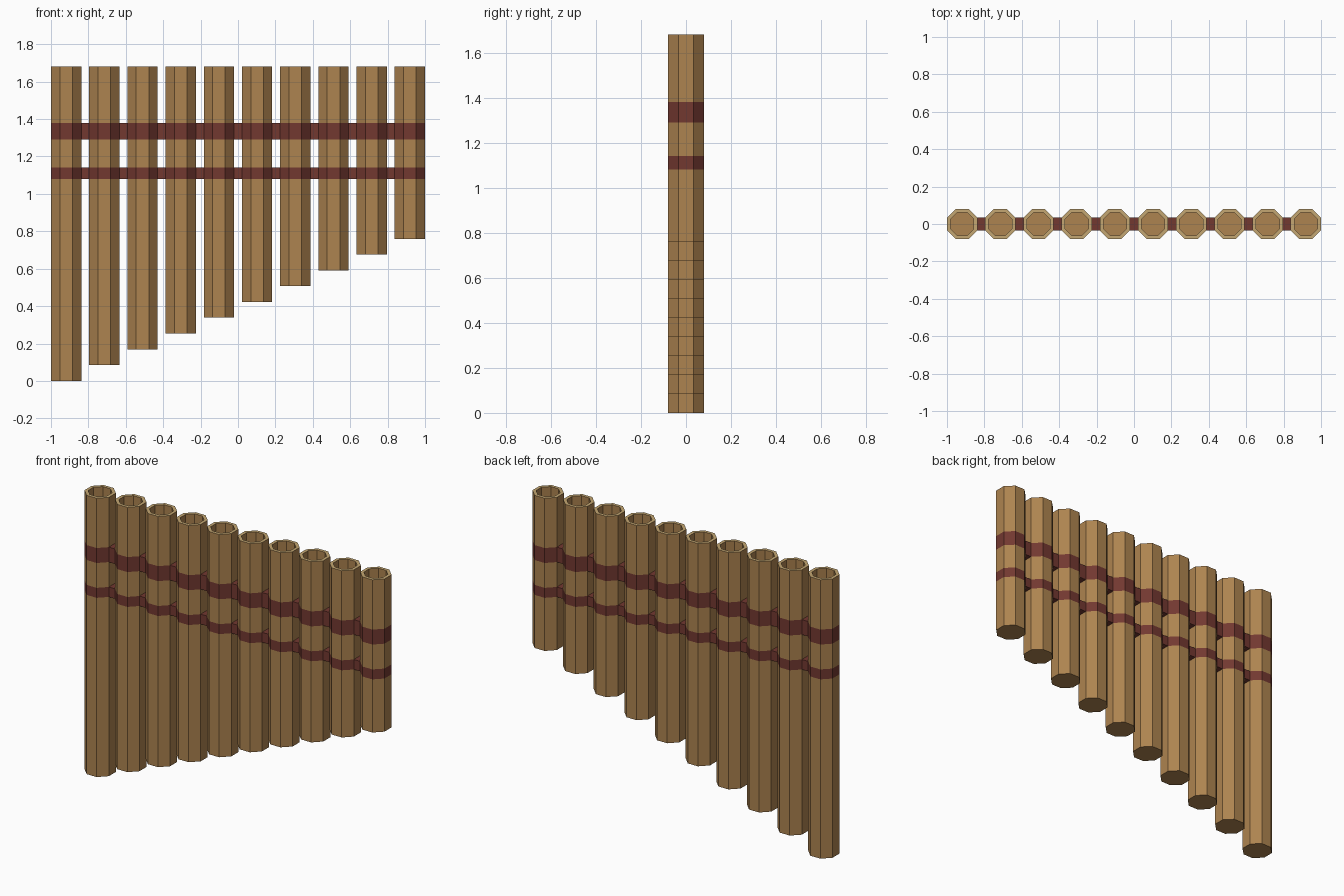
import bpy, bmesh, math
from mathutils import Vector

if "Cube" in bpy.data.objects:
    bpy.data.objects.remove(bpy.data.objects["Cube"])

COUNT, SIDES = 10, 8
APOTHEM, BORE, TOP = 0.081, 0.062, 1.68
FIRST_X = -1 + APOTHEM
STEP = -2 * FIRST_X / (COUNT - 1)
BANDS = [("lower_band", 1.08, 1.14), ("upper_band", 1.29, 1.38)]


def material(name, rgb):
    m = bpy.data.materials.new(name)
    m.diffuse_color = (*rgb, 1)
    m.use_nodes = True
    m.node_tree.nodes["Principled BSDF"].inputs["Base Color"].default_value = m.diffuse_color
    return m


WOOD = material("bamboo", (0.42, 0.23, 0.08))
RIM = material("cut_bamboo", (0.56, 0.39, 0.17))
CORD = material("dark_red_cord", (0.17, 0.04, 0.03))


def finish(bm, name, mats):
    bmesh.ops.recalc_face_normals(bm, faces=bm.faces)
    mesh = bpy.data.meshes.new(name)
    bm.to_mesh(mesh)
    bm.free()
    for m in mats:
        mesh.materials.append(m)
    obj = bpy.data.objects.new(name, mesh)
    bpy.context.collection.objects.link(obj)
    return obj


def lathe(name, profile, x):
    """Octagonal solid from (apothem, z, material of the next segment)."""
    bm = bmesh.new()
    rings = []
    for a, z, _ in profile:
        r = a / math.cos(math.pi / SIDES)
        angles = [(k + 0.5) * 2 * math.pi / SIDES for k in range(SIDES)]
        rings.append([bm.verts.new((x + r * math.cos(t), r * math.sin(t), z)) for t in angles])
    for low, high, (_, _, mat) in zip(rings, rings[1:], profile):
        for k in range(SIDES):
            j = (k + 1) % SIDES
            bm.faces.new((low[k], low[j], high[j], high[k])).material_index = mat
    bm.faces.new(rings[0])
    bm.faces.new(rings[-1])
    return finish(bm, name, [WOOD, RIM, CORD])


# Pipes: closed bottom, wrapped bands, pale rim and open bore
for i in range(COUNT):
    bottom = i * 0.76 / (COUNT - 1)
    profile = [(APOTHEM, bottom, 0)]
    for _, z0, z1 in BANDS:
        profile += [(APOTHEM, z0, 2), (APOTHEM, z1, 0)]
    profile += [(APOTHEM, TOP, 1), (BORE, TOP, 0), (BORE, bottom + 0.05, 0)]
    lathe(f"pipe_{i + 1}", profile, FIRST_X + i * STEP)

# Cord bridges between neighbouring pipes, as wide as one pipe facet
half_y = APOTHEM * math.tan(math.pi / SIDES)
for name, z0, z1 in BANDS:
    bm = bmesh.new()
    for i in range(COUNT - 1):
        x = FIRST_X + (i + 0.5) * STEP
        cube = bmesh.ops.create_cube(bm, size=1)["verts"]
        bmesh.ops.scale(bm, verts=cube, vec=(STEP - 2 * APOTHEM, 2 * half_y, z1 - z0))
        bmesh.ops.translate(bm, verts=cube, vec=Vector((x, 0, (z0 + z1) / 2)))
    finish(bm, name + "_links", [CORD])
